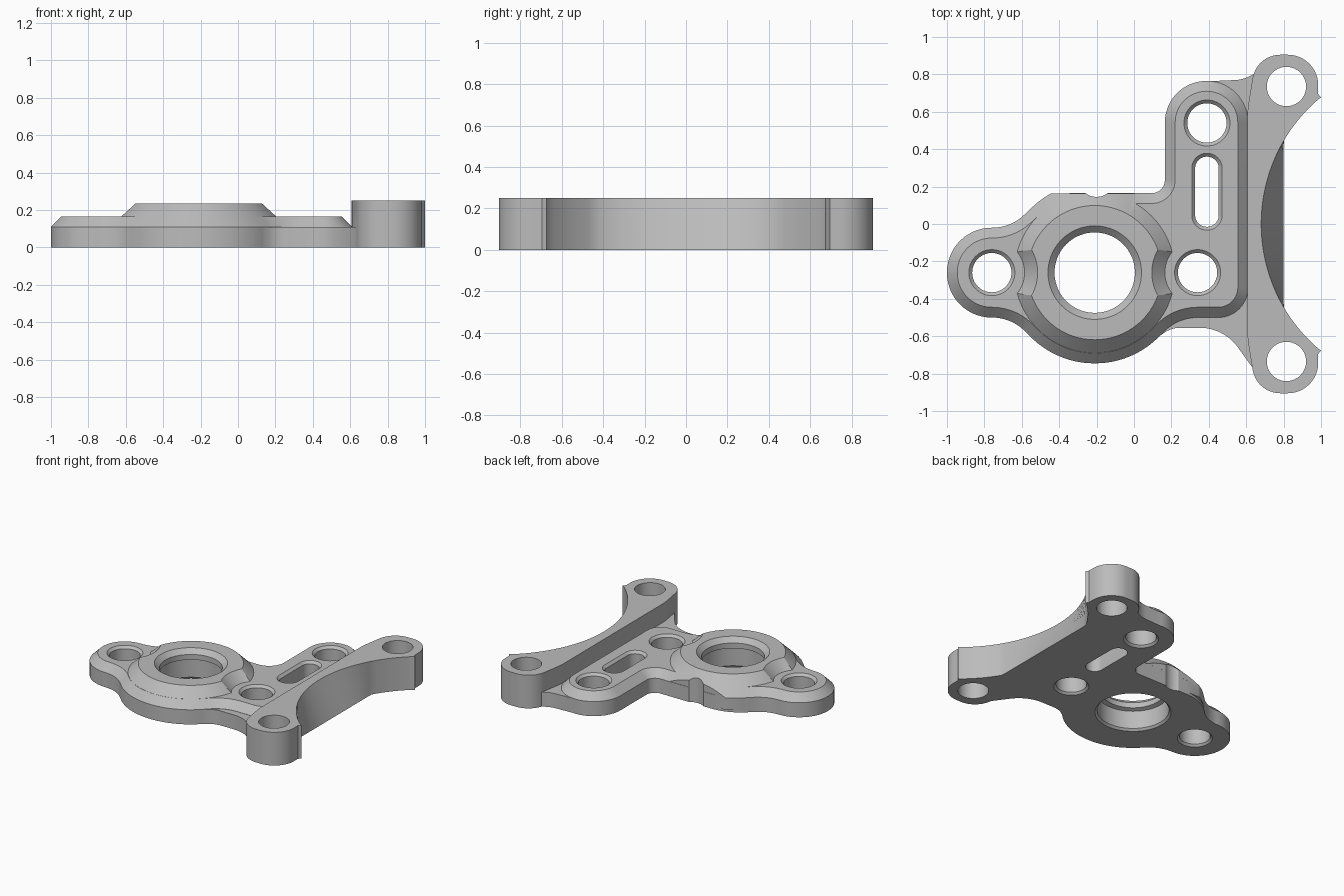
import bpy, bmesh
from math import sin, cos, tan, pi, sqrt
from mathutils import Vector

cube = bpy.data.objects.get("Cube")
if cube:
    bpy.data.objects.remove(cube, do_unlink=True)

steel = bpy.data.materials.new("brushed grey")
steel.use_nodes = True
GREY = (0.5, 0.5, 0.5, 1)
steel.diffuse_color = GREY
steel.node_tree.nodes["Principled BSDF"].inputs["Base Color"].default_value = GREY


def rounded(corners, steps=14):
    """Outline from (x, y, radius) corners; the radius may be left out."""
    out = []
    for i, c in enumerate(corners):
        p = Vector(c[:2])
        if len(c) < 3:
            out.append(p)
            continue
        a = (Vector(corners[i - 1][:2]) - p).normalized()
        b = (Vector(corners[(i + 1) % len(corners)][:2]) - p).normalized()
        half = a.angle(b) / 2
        centre = p + (a + b).normalized() * c[2] / sin(half)
        start = p + a * c[2] / tan(half) - centre
        end = p + b * c[2] / tan(half) - centre
        sweep = pi - 2 * half
        for k in range(steps + 1):
            t = k / steps
            out.append(centre + (start * sin((1 - t) * sweep) + end * sin(t * sweep)) / sin(sweep))
    return out


def circle(x, y, r, n=72):
    return [Vector((x + r * cos(2 * pi * i / n), y + r * sin(2 * pi * i / n))) for i in range(n)]


def loft(name, levels, chamfer=0):
    """Closed solid through (outline, z) levels, with an optional 45 degree top chamfer."""
    bm = bmesh.new()
    rings = [[bm.verts.new((p.x, p.y, z)) for p in pts] for pts, z in levels]
    for low, high in zip(rings, rings[1:]):
        for i in range(len(low)):
            bm.faces.new((low[i - 1], low[i], high[i], high[i - 1]))
    bm.faces.new(rings[0][::-1])
    top = bm.faces.new(rings[-1])
    bmesh.ops.recalc_face_normals(bm, faces=bm.faces)
    if chamfer:
        bmesh.ops.inset_individual(bm, faces=[top], thickness=chamfer, depth=chamfer,
                                   use_even_offset=True)
    mesh = bpy.data.meshes.new(name)
    bm.to_mesh(mesh)
    bm.free()
    mesh.materials.append(steel)
    obj = bpy.data.objects.new(name, mesh)
    bpy.context.collection.objects.link(obj)
    return obj


def turned(name, x, y, profile):
    return loft(name, [(circle(x, y, r), z) for r, z in profile])


def combine(target, tool, operation):
    tool.hide_render = True
    mod = target.modifiers.new("combine", "BOOLEAN")
    mod.operation, mod.object, mod.solver = operation, tool, "EXACT"
    bpy.context.view_layer.objects.active = target
    bpy.ops.object.modifier_apply(modifier=mod.name)
    bpy.data.objects.remove(tool, do_unlink=True)


HUB = (-0.21, -0.26)
EARS = [(-0.76, -0.26), (0.34, -0.26)]

# Chamfered plate: ear, hub surround and upright strip in one outline
plate = rounded([
    (-1, -0.5, 0.238), (-0.656, -0.5, 0.25), (-0.411, -0.745, 0.48), (-0.009, -0.745, 0.48),
    (0.236, -0.5, 0.25), (0.61, -0.5, 0.16), (0.61, 0.765, 0.222), (0.165, 0.765, 0.222),
    (0.165, 0.165, 0.07), (-0.471, 0.165, 0.35), (-0.656, -0.02, 0.25), (-1, -0.02, 0.238)])
bracket = loft("bracket_body", [(plate, 0), (plate, 0.11)], chamfer=0.055)

# Raised conical hub, flattened at the back and relieved around both ear holes
hub = turned("hub", *HUB, [(0.484, 0.02), (0.484, 0.11), (0.359, 0.235)])
back_box = rounded([(-0.8, 0.164), (0.4, 0.164), (0.4, 0.6), (-0.8, 0.6)])
combine(hub, loft("back_cutter", [(back_box, -0.1), (back_box, 0.4)]), "DIFFERENCE")
for ear in EARS:
    combine(hub, turned("relief_cutter", *ear, [(0.173, 0.163), (0.31, 0.3)]), "DIFFERENCE")

# Low web joining the plate to the mounting block
web = rounded([
    (-0.1, -0.4), (0.02, -0.68), (0.2, -0.555, 0.15), (0.48, -0.555, 0.25), (0.7, -0.86),
    (0.65, -0.6), (0.65, 0.6), (0.75, 0.885), (0.6, 0.772, 0.2), (0.39, 0.763), (0.3, 0.3)])

# Mounting block with two arms and a hollowed, sloping outer face
arc = []
for i in range(49):
    y = -0.67 + 1.34 * i / 48
    arc.append(Vector((1.56 - sqrt(0.88 ** 2 - y * y), y)))
lower_arm = rounded([(0.608, 0), (0.608, -0.62, 0.25), (0.655, -0.905, 0.15),
                     (0.985, -0.905, 0.163), (0.985, -0.695), (1.0, -0.675)])[1:]
upper_arm = [Vector((p.x, -p.y)) for p in reversed(lower_arm)]
block_top = lower_arm + arc + upper_arm
block_base = lower_arm + [Vector((max(p.x, 0.8), p.y)) for p in arc] + upper_arm

for part in (hub, loft("web", [(web, 0), (web, 0.109)]),
             loft("mounting_block", [(block_base, 0), (block_top, 0.25)])):
    combine(bracket, part, "UNION")

# Hub bore: chamfered lip above a wider chamber
cutters = [turned("bore_cutter", *HUB, [
    (0.27, -0.01), (0.245, 0.015), (0.245, 0.15), (0.215, 0.16), (0.215, 0.2), (0.26, 0.245)])]
# Chamfered bolt holes
for x, y in EARS + [(0.39, 0.54)]:
    cutters.append(turned("bolt_cutter", x, y, [
        (0.13, -0.01), (0.105, 0.015), (0.105, 0.147), (0.135, 0.177)]))
# Plain holes in the arms
for y in (0.735, -0.735):
    cutters.append(turned("arm_cutter", 0.815, y, [(0.105, -0.1), (0.105, 0.4)]))
# Chamfered slot


def slot(grow):
    w, y0, y1 = 0.063 + grow, -0.015 - grow, 0.36 + grow
    r = w - 0.001
    return rounded([(0.39 - w, y0, r), (0.39 + w, y0, r), (0.39 + w, y1, r), (0.39 - w, y1, r)])


cutters.append(loft("slot_cutter", [(slot(0), -0.1), (slot(0), 0.147), (slot(0.03), 0.177)]))
# Shallow notch in the flat back of the hub
cutters.append(turned("notch_cutter", -0.2, 0.245, [(0.1, -0.1), (0.1, 0.4)]))
for cutter in cutters:
    combine(bracket, cutter, "DIFFERENCE")

bpy.ops.object.select_all(action="DESELECT")
bracket.select_set(True)
bpy.context.view_layer.objects.active = bracket
bpy.ops.object.shade_smooth_by_angle(angle=0.5)
